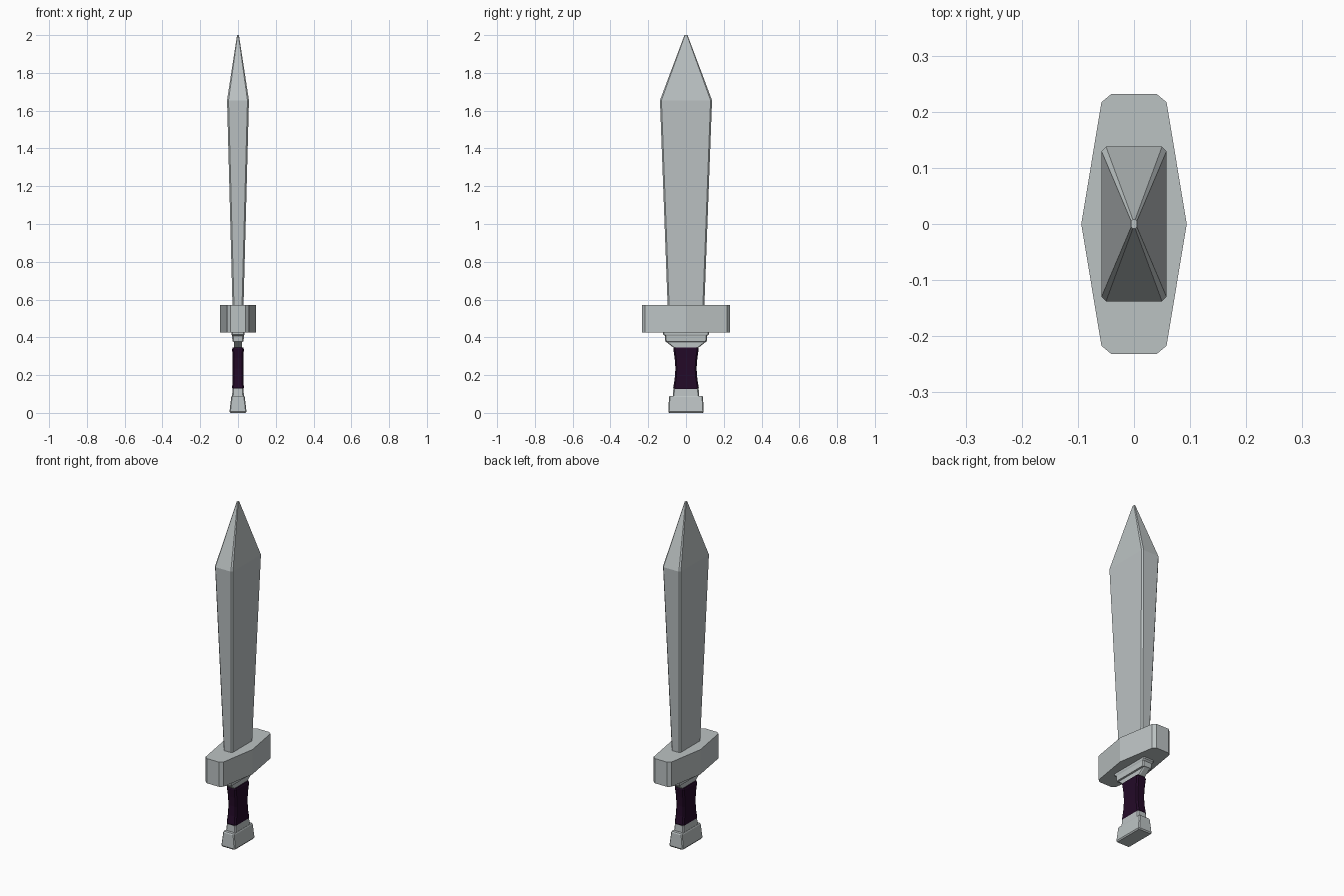
import bpy, bmesh

def material(name, rgb):
    m = bpy.data.materials.new(name)
    m.diffuse_color = (*rgb, 1)
    return m

steel = material("pale steel", (0.50, 0.54, 0.545))
wrap = material("dark purple wrap", (0.017, 0.003, 0.021))

def chamfered(hx, hy, c):
    # rectangle with cut corners, counter-clockwise
    return [(hx, -hy + c), (hx, hy - c), (hx - c, hy), (-hx + c, hy),
            (-hx, hy - c), (-hx, -hy + c), (-hx + c, -hy), (hx - c, -hy)]

def loft(name, sections, mat):
    # sections: list of (z, outline) with equal point counts
    bm = bmesh.new()
    rings = [[bm.verts.new((x, y, z)) for x, y in pts] for z, pts in sections]
    n = len(rings[0])
    for a, b in zip(rings, rings[1:]):
        for i in range(n):
            j = (i + 1) % n
            bm.faces.new((a[i], a[j], b[j], b[i]))
    bm.faces.new(rings[0][::-1])
    bm.faces.new(rings[-1])
    bmesh.ops.recalc_face_normals(bm, faces=bm.faces)
    me = bpy.data.meshes.new(name)
    bm.to_mesh(me)
    bm.free()
    me.materials.append(mat)
    ob = bpy.data.objects.new(name, me)
    bpy.context.collection.objects.link(ob)
    return ob

def bar(name, rows, mat):
    # rows: (z, half x, half y, corner cut)
    return loft(name, [(z, chamfered(hx, hy, c)) for z, hx, hy, c in rows], mat)

# Blade: flares upward, then closes to the tip
bar("blade", [(0.56, 0.029, 0.097, 0.008), (1.655, 0.058, 0.138, 0.008),
              (2.0, 0.005, 0.008, 0.003)], steel)

# Crossguard: widest in the middle, cut corners at the ends
half = [(0.04, -0.232), (0.058, -0.217), (0.094, 0), (0.058, 0.217), (0.04, 0.232)]
plan = half + [(-x, -y) for x, y in half]
loft("crossguard", [(0.425, plan), (0.57, plan)], steel)

# Stepped collar under the guard
bar("collar", [(0.345, 0.021, 0.066, 0.006), (0.376, 0.021, 0.105, 0.006),
               (0.378, 0.030, 0.110, 0.006), (0.408, 0.031, 0.112, 0.006),
               (0.416, 0.034, 0.122, 0.006), (0.43, 0.034, 0.122, 0.006)], steel)

# Waisted grip
bar("grip", [(0.125, 0.028, 0.064, 0.008), (0.132, 0.031, 0.068, 0.008),
             (0.18, 0.029, 0.060, 0.008), (0.235, 0.028, 0.056, 0.008),
             (0.29, 0.029, 0.060, 0.008), (0.338, 0.031, 0.067, 0.008),
             (0.346, 0.028, 0.064, 0.008)], wrap)

# Pommel neck and pommel
bar("pommel_neck", [(0.08, 0.032, 0.070, 0.006), (0.128, 0.029, 0.067, 0.006)], steel)
bar("pommel", [(0.0, 0.040, 0.089, 0.005), (0.007, 0.045, 0.094, 0.005),
               (0.084, 0.036, 0.090, 0.005), (0.09, 0.033, 0.086, 0.005)], steel)
